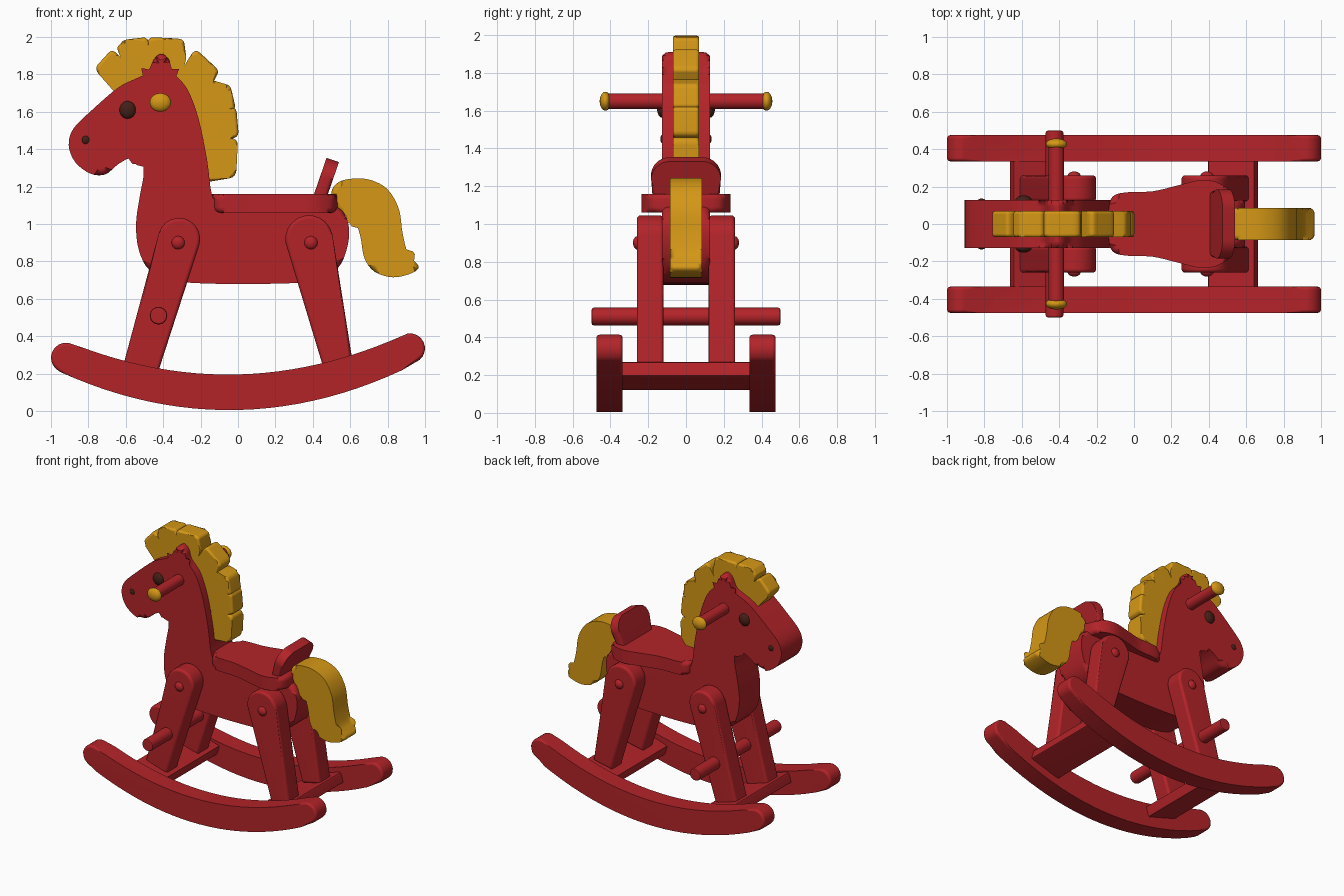
import bpy
import bmesh
from math import pi, sin, cos, radians
from mathutils import Vector, Matrix

if "Cube" in bpy.data.objects:
    bpy.data.objects.remove(bpy.data.objects["Cube"], do_unlink=True)


def material(name, rgb):
    mat = bpy.data.materials.new(name)
    mat.use_nodes = True
    color = (*rgb, 1)
    mat.diffuse_color = color
    mat.node_tree.nodes["Principled BSDF"].inputs["Base Color"].default_value = color
    return mat


RED = material("painted red", (0.45, 0.017, 0.022))
GOLD = material("golden yellow", (0.66, 0.31, 0.008))
BROWN = material("dark brown", (0.06, 0.014, 0.008))


def finish(name, bm, mat, mirror=False):
    """Turn a bmesh into a smooth shaded object, optionally mirrored across y."""
    bmesh.ops.recalc_face_normals(bm, faces=bm.faces)
    mesh = bpy.data.meshes.new(name)
    bm.to_mesh(mesh)
    bm.free()
    mesh.materials.append(mat)
    obj = bpy.data.objects.new(name, mesh)
    bpy.context.collection.objects.link(obj)
    bpy.ops.object.select_all(action="DESELECT")
    obj.select_set(True)
    bpy.context.view_layer.objects.active = obj
    bpy.ops.object.shade_smooth_by_angle(angle=radians(40))
    if mirror:
        mod = obj.modifiers.new("Mirror", "MIRROR")
        mod.use_axis = (False, True, False)
    normals = obj.modifiers.new("Weighted Normal", "WEIGHTED_NORMAL")
    normals.keep_sharp = True
    return obj


def smooth_loop(points, steps=4):
    """Closed Catmull-Rom curve through the points."""
    pts = [Vector(p) for p in points]
    n = len(pts)
    result = []
    for i in range(n):
        a, b, c, d = (pts[(i + k) % n] for k in (-1, 0, 1, 2))
        for s in range(steps):
            t = s / steps
            result.append(0.5 * (2 * b + (c - a) * t + (2 * a - 5 * b + 4 * c - d) * t ** 2
                                 + (3 * b - a - 3 * c + d) * t ** 3))
    return result


def arc(center, radius, start, end, steps=10):
    angles = [radians(start + (end - start) * i / steps) for i in range(steps + 1)]
    return [(center[0] + radius * cos(a), center[1] + radius * sin(a)) for a in angles]


def upright(u, v, w):
    return (u, w, v)


def board(name, outline, low, high, bevel, mat, mirror=False, place=upright):
    """Cut an outline from a board and round over both rims."""
    bm = bmesh.new()
    rings = [[bm.verts.new(place(u, v, w)) for u, v in outline] for w in (low, high)]
    caps = [bm.faces.new(ring) for ring in rings]
    n = len(outline)
    for i in range(n):
        j = (i + 1) % n
        bm.faces.new((rings[0][i], rings[0][j], rings[1][j], rings[1][i]))
    rim = [e for cap in caps for e in cap.edges]
    bmesh.ops.bevel(bm, geom=rim, offset=bevel, segments=4, profile=0.5,
                    affect="EDGES", clamp_overlap=False)
    return finish(name, bm, mat, mirror)


def dowel(name, x, z, half_length, radius, center_y=0, mirror=False):
    bm = bmesh.new()
    spin = Matrix.Translation((x, center_y, z)) @ Matrix.Rotation(pi / 2, 4, "X")
    bmesh.ops.create_cone(bm, cap_ends=True, segments=24, radius1=radius, radius2=radius,
                          depth=2 * half_length, matrix=spin)
    rim = [e for f in bm.faces if len(f.verts) > 4 for e in f.edges]
    bmesh.ops.bevel(bm, geom=rim, offset=radius * 0.25, segments=2, profile=0.5, affect="EDGES")
    finish(name, bm, RED, mirror)


def button(name, center, size, mat):
    bm = bmesh.new()
    shape = Matrix.Translation(center) @ Matrix.Diagonal((*size, 1))
    spin = Matrix.Rotation(pi / 2, 4, "X")
    bmesh.ops.create_uvsphere(bm, u_segments=24, v_segments=14, radius=1, matrix=shape @ spin)
    finish(name, bm, mat, mirror=True)


# Body, neck, head and ear from one outline
horse = [(-.41, 1.91), (-.45, 1.88), (-.485, 1.81), (-.54, 1.78), (-.64, 1.73), (-.78, 1.61),
         (-.88, 1.51), (-.905, 1.42), (-.87, 1.33), (-.79, 1.27), (-.71, 1.265), (-.64, 1.32),
         (-.57, 1.355), (-.515, 1.34), (-.505, 1.26), (-.525, 1.15), (-.545, 1), (-.53, .86),
         (-.47, .75), (-.34, .695), (-.1, .68), (.15, .68), (.4, .695), (.53, .76), (.585, .88),
         (.59, 1), (.53, 1.09), (.35, 1.11), (.1, 1.1), (-.09, 1.1), (-.14, 1.16),
         (-.165, 1.34), (-.21, 1.56), (-.27, 1.72), (-.345, 1.81), (-.37, 1.88)]
board("horse_body", smooth_loop(horse), -.128, .128, .035, RED)

# Eyes and nostrils
button("eyes", (-.59, .125, 1.61), (.044, .028, .048), BROWN)
button("nostrils", (-.815, .122, 1.45), (.022, .014, .024), BROWN)

# Mane of overlapping tufts
tufts = [
    [(-.77, 1.83), (-.67, 1.94), (-.5, 1.74), (-.62, 1.66)],
    [(-.65, 1.94), (-.61, 1.985), (-.48, 2), (-.42, 1.75), (-.55, 1.72)],
    [(-.49, 2), (-.29, 1.99), (-.275, 1.88), (-.34, 1.7), (-.47, 1.72)],
    [(-.23, 1.94), (-.1, 1.82), (-.14, 1.74), (-.25, 1.65), (-.35, 1.74)],
    [(-.14, 1.77), (-.04, 1.74), (-.01, 1.61), (-.24, 1.56), (-.27, 1.7)],
    [(-.01, 1.63), (.005, 1.46), (-.22, 1.44), (-.25, 1.6)],
    [(0, 1.46), (-.01, 1.25), (-.19, 1.22), (-.22, 1.46)],
]


def rounded(points, cut=.2):
    """Replace each corner with a short curve."""
    pts = [Vector(p) for p in points]
    result = []
    for i, p in enumerate(pts):
        a = p.lerp(pts[i - 1], cut)
        b = p.lerp(pts[(i + 1) % len(pts)], cut)
        result += [a.lerp(p, t).lerp(p.lerp(b, t), t) for t in (0, .25, .5, .75, 1)]
    return result


for number, tuft in enumerate(tufts, 1):
    board(f"mane_tuft_{number}", rounded(tuft), -.07, .07, .018, GOLD)

# Tail
tail = [(.5, 1.17), (.54, 1.225), (.62, 1.243), (.71, 1.235), (.8, 1.185), (.86, 1.08),
        (.88, .95), (.91, .84), (.965, .775), (.93, .738), (.83, .715), (.73, .745),
        (.675, .82), (.655, .93), (.62, 1.02), (.53, 1.08)]
board("tail", smooth_loop(tail), -.085, .085, .028, GOLD)

# Seat and tilted backrest
half_seat = [(-.135, .08), (-.11, .15), (-.03, .17), (.1, .175), (.23, .205), (.36, .235),
             (.46, .215), (.525, .14)]
seat = half_seat + [(x, -y) for x, y in reversed(half_seat)]
board("seat", smooth_loop(seat), 1.06, 1.16, .03, RED, place=lambda u, v, w: (u, v, w))

tilt = Matrix.Translation((.43, 0, 1.12)) @ Matrix.Rotation(radians(19), 4, "Y")
back = [(-.175, 0), (.175, 0)] + arc((.085, .135), .1, 0, 90) + arc((-.085, .135), .1, 90, 180)
board("backrest", back, -.035, .035, .025, RED, place=lambda u, v, w: tilt @ Vector((w, u, v)))

# Legs with rounded tops, and their bolts
front_leg = [(-.62, .22), (-.43, .2)] + arc((-.315, .92), .113, -15, 165)
rear_leg = [(.46, .22), (.615, .25)] + arc((.38, .92), .127, 10, 190)
for name, outline in (("front_legs", front_leg), ("rear_legs", rear_leg)):
    board(name, outline, .12, .26, .02, RED, mirror=True)
for name, x in (("front_bolts", -.32), ("rear_bolts", .39)):
    button(name, (x, .255, .9), (.036, .026, .036), RED)

# Handle bar with knobs, and foot bar
dowel("handle_bar", -.415, 1.65, .42, .042)
button("handle_knobs", (-.415, .427, 1.65), (.057, .03, .05), GOLD)
dowel("foot_bar", -.425, .51, .5, .047)


# Rockers follow a shallow bowl curve
def rocker_edge(side):
    edge = []
    for i in range(25):
        x = -.92 + 1.84 * i / 24
        slope = .49 * (x + .05)
        normal = Vector((-slope, 1)).normalized()
        half = .095 - .015 * x * x
        edge.append(Vector((x, .1 + .245 * (x + .05) ** 2)) + normal * half * side)
    return edge


right_cap = arc((.92, .335), .08, -50, 100, 8)
left_cap = arc((-.92, .285), .08, 80, 230, 8)
rocker = rocker_edge(-1)[:-1] + right_cap + rocker_edge(1)[-2:0:-1] + left_cap
board("rockers", rocker, .335, .475, .018, RED, mirror=True)

# Cross boards joining the rockers
for name, side in (("front_cross_board", -1), ("rear_cross_board", 1)):
    bm = bmesh.new()
    turn = Matrix.Translation((side * .53, 0, .195)) @ Matrix.Rotation(-side * radians(17), 4, "Y")
    bmesh.ops.create_cube(bm, size=1, matrix=turn @ Matrix.Diagonal((.26, .7, .08, 1)))
    bmesh.ops.bevel(bm, geom=bm.edges[:], offset=.01, segments=2, profile=.5, affect="EDGES")
    finish(name, bm, RED)
